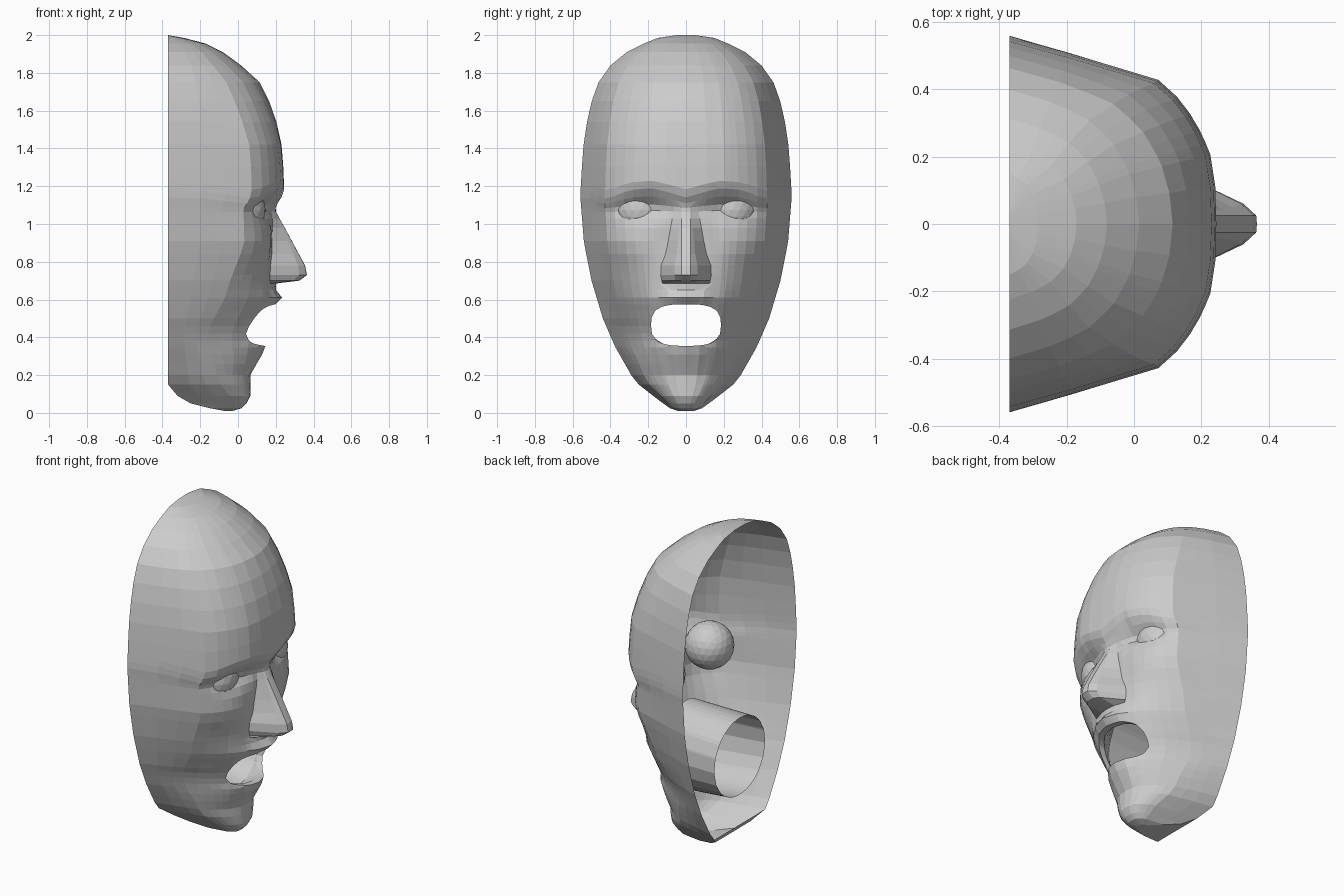
import bpy, bmesh, math

if "Cube" in bpy.data.objects:
    bpy.data.objects.remove(bpy.data.objects["Cube"])


def lerp_table(t, pts):
    """Piecewise-linear lookup in (key, value) pairs sorted by key."""
    if t <= pts[0][0]:
        return pts[0][1]
    for (a, va), (b, vb) in zip(pts, pts[1:]):
        if t <= b:
            return va + (vb - va) * (t - a) / (b - a)
    return pts[-1][1]


def bump(y, z, cy, cz, sy, sz):
    return math.exp(-((abs(y) - cy) / sy) ** 2 - ((z - cz) / sz) ** 2)


# outline half width, centre-line depth (without nose) and rim depth by height
WIDTH = [(.01, .04), (.025, .085), (.06, .135), (.15, .25), (.2, .29), (.35, .375), (.5, .44),
         (.7, .5), (.9, .54), (1.15, .56), (1.4, .545), (1.6, .515), (1.74, .47),
         (1.86, .385), (1.93, .285), (1.985, .15), (2, .05)]
FRONT = [(.01, -.03), (.025, .02), (.07, .065), (.2, .065), (.28, .11), (.34, .135), (.4, .13),
         (.52, .17), (.6, .2), (.7, .19), (.9, .18), (1.08, .19), (1.14, .21), (1.21, .245),
         (1.4, .235), (1.6, .19), (1.77, .105), (1.9, -.06), (1.97, -.2), (2, -.37)]
RIM = [(.01, -.07), (.025, -.15), (.05, -.25), (.09, -.32), (.15, -.37)]
# cross-section shapes: broad brow, tapering jaw, rounded crown
BROAD = [(0, 1), (.2, .995), (.38, .97), (.55, .9), (.68, .81), (.77, .72), (.9, .33), (1, 0)]
JAW = [(0, 1), (.2, .97), (.42, .84), (.6, .66), (.8, .38), (1, 0)]
CROWN = [(0, 1), (.2, .97), (.4, .9), (.6, .78), (.8, .55), (.9, .35), (1, 0)]
JAW_MIX = [(.08, 0), (.35, 1), (.45, 1), (.9, 0)]
CROWN_MIX = [(1.4, 0), (1.85, .8)]
# nose: ridge depth and base half width
RIDGE = [(.685, .2), (.7, .325), (.73, .365), (.78, .355), (1.06, .205), (1.12, .2)]
NOSE_W = [(.685, .125), (.76, .14), (.85, .105), (1.1, .06)]
MZ, MA, MB = .465, .185, .11                      # mouth centre height and radii


def depth(y, z):
    f, r = lerp_table(z, FRONT), lerp_table(z, RIM)
    v = min(1, abs(y) / lerp_table(z, WIDTH))
    k, c = lerp_table(z, JAW_MIX), lerp_table(z, CROWN_MIX)
    g = (1 - k - c) * lerp_table(v, BROAD) + k * lerp_table(v, JAW) + c * lerp_table(v, CROWN)
    x = r + (f - r) * g
    x -= .055 * bump(y, z, .225, 1.085, .13, .05)   # eye sockets
    x += .035 * bump(y, z, 0, .61, .12, .03)        # upper lip
    x += .015 * bump(y, z, 0, .34, .12, .03)        # lower lip
    x += .02 * bump(y, z, .3, .88, .12, .1)         # cheekbones
    if .68 < z < 1.12:
        b = lerp_table(z, NOSE_W)
        h = max(0, lerp_table(z, RIDGE) - f)
        x += h * lerp_table(abs(y), [(.025, 1), (.45 * b, .8), (b, 0)])
    return x


def mouth_n(y, z):
    return (abs(y / MA) ** 3 + abs((z - MZ) / MB) ** 3) ** (1 / 3)


# face shell: flat grid, mouth opened and rounded, then pushed to depth
rows = [.01, .025, .05, .09, .15, .2, .26, .31, .345, .38, .42, .46, .5, .54, .575, .61, .65,
        .685, .70, .73, .78, .84, .91, .98, 1.03, 1.07, 1.1, 1.14, 1.18, 1.22, 1.31, 1.42,
        1.54, 1.65, 1.75, 1.84, 1.91, 1.955, 1.985, 2.0]
half = [.05, .1, .15, .2, .26, .31, .37, .43, .5, .59, .68, .77, .84, .91, 1]


def row_positions(z):
    ys = [v * lerp_table(z, WIDTH) for v in half]
    if .68 < z < 1.12:                              # columns follow the nose edges
        b = lerp_table(z, NOSE_W)
        ys[:6] = [.025, .45 * b, b] + [b + (ys[6] - b) * i / 4 for i in (1, 2, 3)]
    return [-y for y in reversed(ys)] + [0] + ys


bm = bmesh.new()
grid = [[bm.verts.new((0, y, z)) for y in row_positions(z)] for z in rows]
for lo, hi in zip(grid, grid[1:]):
    for j in range(len(lo) - 1):
        bm.faces.new((lo[j], lo[j + 1], hi[j + 1], hi[j]))
inside = [f for f in bm.faces
          if mouth_n(f.calc_center_median().y, f.calc_center_median().z) < 1]
bmesh.ops.delete(bm, geom=inside, context='FACES')
loop = [e for e in bm.edges if e.is_boundary
        and all(mouth_n(v.co.y, v.co.z) < 1.6 for v in e.verts)]
for v in {v for e in loop for v in e.verts}:
    n = mouth_n(v.co.y, v.co.z)
    v.co.y /= n
    v.co.z = MZ + (v.co.z - MZ) / n
for v in bm.verts:
    y, z = v.co.y, v.co.z
    v.co.x = depth(y, z)
    # brows drop toward the nose and the temples
    arch = lerp_table(abs(y), [(0, .04), (.1, .01), (.18, -.01), (.3, 0), (.42, .05), (.52, 0)])
    v.co.z -= arch * math.exp(-((z - 1.19) / .09) ** 2)

# underside of the chin, bridging the two jaw edges
bm.faces.new(grid[0])
for lo, hi in zip(grid[:4], grid[1:5]):
    bm.faces.new((lo[0], hi[0], hi[-1], lo[-1]))

# mouth cavity: rim rolled inward, widening and running to the open back
for ring in range(3):
    out = bmesh.ops.extrude_edge_only(bm, edges=loop)['geom']
    loop = [g for g in out if isinstance(g, bmesh.types.BMEdge)]
    for v in [g for g in out if isinstance(g, bmesh.types.BMVert)]:
        if ring == 0:
            v.co.x -= .04
        elif ring == 1:
            a = math.atan2((v.co.z - MZ) / MB, v.co.y / MA)
            v.co = (0, .22 * math.cos(a), .56 + .265 * math.sin(a))
        else:
            v.co.x = -.37
            v.co.y *= 1.14
            v.co.z = .575 + (v.co.z - .56) * .9
bmesh.ops.recalc_face_normals(bm, faces=bm.faces)
mesh = bpy.data.meshes.new("face_mask")
bm.to_mesh(mesh)
bm.free()
bpy.context.collection.objects.link(bpy.data.objects.new("face_mask", mesh))

# eyeballs
for side, name in ((-1, "eyeball_right"), (1, "eyeball_left")):
    bpy.ops.mesh.primitive_ico_sphere_add(subdivisions=3, radius=.14,
                                          location=(.006, side * .24, 1.075))
    bpy.context.object.name = name
